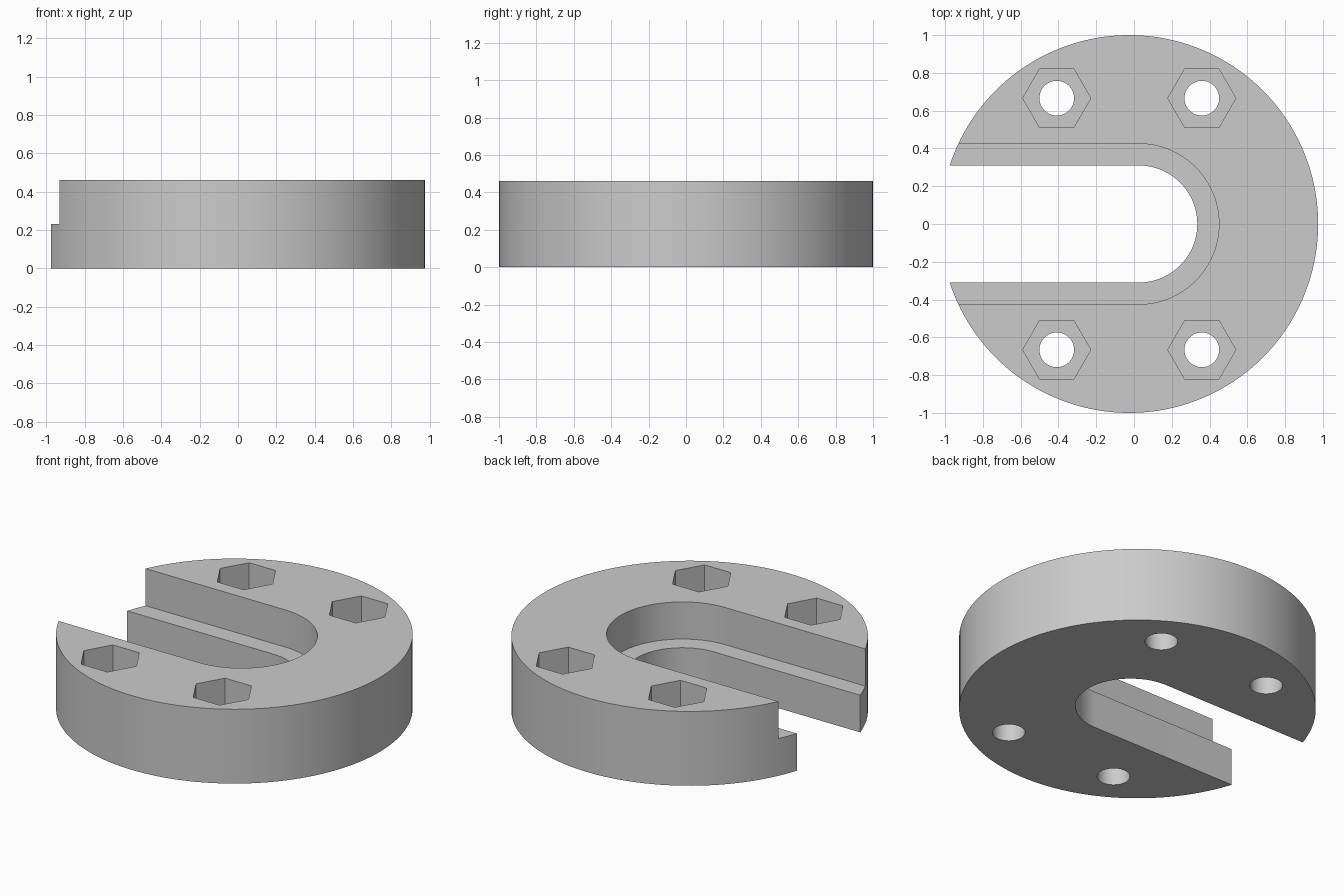
import bpy
import bmesh
from math import cos, sin, pi, radians

if "Cube" in bpy.data.objects:
    bpy.data.objects.remove(bpy.data.objects["Cube"])

HEIGHT, STEP = 0.46, 0.23
CENTRE_X = -0.025
OVER = 0.2

grey = bpy.data.materials.new("light grey")
grey.use_nodes = True
colour = (0.6, 0.6, 0.6, 1)
grey.diffuse_color = colour
grey.node_tree.nodes["Principled BSDF"].inputs["Base Color"].default_value = colour


def prism(name, outline, z0, z1):
    """Extrude a counter-clockwise outline from z0 to z1."""
    bm = bmesh.new()
    base = bm.faces.new([bm.verts.new((x, y, z0)) for x, y in outline])
    top = bmesh.ops.extrude_face_region(bm, geom=[base])["geom"]
    verts = [v for v in top if isinstance(v, bmesh.types.BMVert)]
    bmesh.ops.translate(bm, verts=verts, vec=(0, 0, z1 - z0))
    bmesh.ops.recalc_face_normals(bm, faces=bm.faces)
    mesh = bpy.data.meshes.new(name)
    bm.to_mesh(mesh)
    bm.free()
    mesh.materials.append(grey)
    obj = bpy.data.objects.new(name, mesh)
    bpy.context.collection.objects.link(obj)
    return obj


def ring(x, y, r, sides):
    return [(x + r * cos(2 * pi * i / sides), y + r * sin(2 * pi * i / sides))
            for i in range(sides)]


def slot(half_width, steps=48):
    """U-shaped outline, open past the -x rim."""
    arc = [(0.025 + half_width * cos(a), half_width * sin(a))
           for a in (-pi / 2 + pi * i / steps for i in range(steps + 1))]
    return arc + [(-1.4, half_width), (-1.4, -half_width)]


def cut(target, outline, z0):
    cutter = prism("cutter", outline, z0, HEIGHT + OVER)
    cutter.hide_render = True
    mod = target.modifiers.new("cut", "BOOLEAN")
    mod.operation = "DIFFERENCE"
    mod.solver = "EXACT"
    mod.object = cutter
    bpy.context.view_layer.objects.active = target
    bpy.ops.object.modifier_apply(modifier=mod.name)
    bpy.data.objects.remove(cutter)


# Round body
body = prism("slotted_disc", ring(CENTRE_X, 0, 1, 160), 0, HEIGHT)

# Stepped slot: narrow all the way through, wide in the upper half
cut(body, slot(0.31), -OVER)
cut(body, slot(0.425), STEP)

# Bolt holes with hexagonal nut pockets
for sx in (-1, 1):
    for sy in (-1, 1):
        x, y = CENTRE_X + sx * 0.384, sy * 0.666
        cut(body, ring(x, y, 0.092, 48), -OVER)
        cut(body, ring(x, y, 0.18, 6), STEP)

# Smooth the curved walls, keep the edges sharp
bpy.ops.object.select_all(action="DESELECT")
body.select_set(True)
bpy.context.view_layer.objects.active = body
bpy.ops.object.shade_smooth_by_angle(angle=radians(30))
